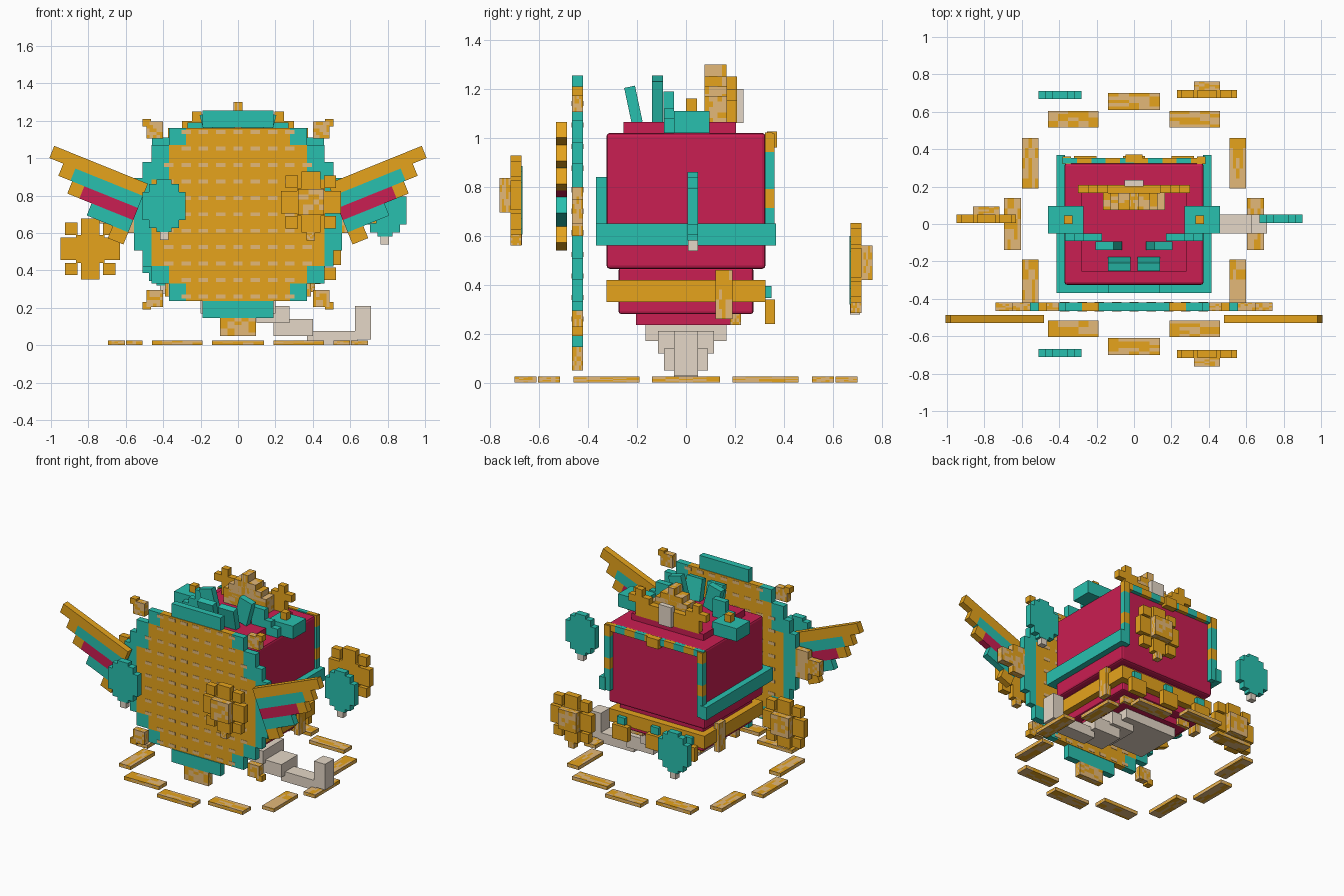
import bpy
import bmesh
import math
import random
from mathutils import Matrix, Vector

random.seed(4)
cube = bpy.data.objects.get("Cube")
if cube:
    bpy.data.objects.remove(cube, do_unlink=True)


def make_material(name, colour):
    material = bpy.data.materials.new(name)
    material.use_nodes = True
    material.diffuse_color = (*colour, 1)
    shader = material.node_tree.nodes["Principled BSDF"]
    shader.inputs["Base Color"].default_value = (*colour, 1)
    shader.inputs["Roughness"].default_value = 0.8
    return material


gold = make_material("gold", (.79, .37, .012))
teal = make_material("teal", (.022, .53, .43))
crimson = make_material("crimson", (.59, .013, .085))
bone = make_material("bone", (.78, .68, .57))
tan = make_material("tan", (.77, .48, .19))


def box(name, material, centre, size, turn=None, bevel=0, patchy=False):
    """Box from centre and full size; patchy boxes get random gold cells over tan."""
    bm = bmesh.new()
    bmesh.ops.create_cube(bm, size=1)
    if patchy:
        bmesh.ops.subdivide_edges(bm, edges=bm.edges[:], cuts=4, use_grid_fill=True)
        for face in bm.faces:
            face.material_index = int(random.random() < .45)
    bmesh.ops.scale(bm, vec=Vector(size), verts=bm.verts)
    mesh = bpy.data.meshes.new(name)
    bm.to_mesh(mesh)
    bm.free()
    mesh.materials.append(tan if patchy else material)
    if patchy:
        mesh.materials.append(gold)
    obj = bpy.data.objects.new(name, mesh)
    bpy.context.collection.objects.link(obj)
    obj.matrix_world = Matrix.Translation(centre) @ (turn or Matrix.Identity(4))
    if bevel:
        modifier = obj.modifiers.new("rounded edges", "BEVEL")
        modifier.width = bevel
        modifier.segments = 2
    return obj


def span(name, material, xs, ys, zs, **options):
    """Box from its lower and upper limit on each axis."""
    limits = (xs, ys, zs)
    centre = [(low + high) / 2 for low, high in limits]
    size = [abs(high - low) for low, high in limits]
    return box(name, material, centre, size, **options)


def pair(name, material, xs, ys, zs, **options):
    """The same box on both sides of the model."""
    for side, label in ((1, "left"), (-1, "right")):
        span(f"{label}_{name}", material, [side * x for x in xs], ys, zs, **options)


def both(reach):
    return (-reach, reach)


# Chest body, lid and stepped base
span("chest_body", crimson, both(.372), both(.325), (.465, 1.02), bevel=.014)
span("chest_lid", crimson, both(.28), (-.255, .205), (1.01, 1.065))
span("chest_base", crimson, both(.325), both(.275), (.28, .47), bevel=.01)
span("chest_foot", crimson, both(.26), both(.205), (.235, .285))

# Teal strap around the chest, with a front clasp
strap = (.56, .65)
pair("side_strap", teal, (.37, .415), both(.368), strap)
span("front_strap", teal, both(.4), (-.368, -.32), strap)
span("front_clasp", teal, both(.14), (-.368, -.32), (.56, .84))

# Striped trim framing the back of the chest
cell = .076
for i in range(10):
    x = (i - 4.5) * cell
    box(f"back_trim_{i}", (teal, gold)[i % 2], (x, .338, 1), (cell, .03, .045))
for i in range(6):
    z = .6 + i * cell
    for side in (-1, 1):
        colour = (teal, teal, gold)[i % 3]
        box(f"back_post_{i}", colour, (side * .36, .342, z), (.045, .04, cell))
span("back_clasp", gold, both(.045), (.33, .372), (.96, 1.025))

# Belt with buckles and hanging scallops
belt = (.33, .42)
span("belt_front", gold, both(.37), (-.325, -.27), belt)
span("belt_back", gold, both(.37), (.27, .325), belt)
pair("belt_side", gold, (.32, .37), both(.325), belt)
pair("belt_buckle", tan, (.35, .39), (.12, .19), (.26, .46), patchy=True)
for x in (-.26, 0, .26):
    box("belt_scallop", gold, (x, .343, .29), (.12, .04, .1))
    box("belt_stud", teal, (x, .335, .37), (.06, .03, .05))
pair("foot_block", tan, (.18, .27), (.18, .225), (.235, .3), patchy=True)

# Stepped tail curling up at the model's left
span("tail_root", bone, (-.2, .2), both(.165), (.17, .236))
span("tail_step", bone, (.1, .275), both(.115), (.12, .21))
span("tail_middle", bone, (.19, .4), both(.09), (.05, .14))
span("tail_low", bone, (.37, .64), both(.05), (.005, .075))
span("tail_tip", bone, (.625, .71), both(.05), (.03, .21))

# Large stepped shield in front: gold rows, teal corner steps and edge plates
mid = .7
unit = .0925
depth = (-.465, -.42)
for sign in (-1, 1):
    # The upper corners carry one more teal step than the lower ones
    for row, reach in enumerate((5, 5, 4 if sign > 0 else 5, 4, 3)):
        zs = (mid + sign * row * unit, mid + sign * (row + 1) * unit)
        span("shield_row", gold, both(reach * unit), depth, zs)
        if reach < 5:
            pair("shield_corner", teal, (reach * unit, (reach + 1) * unit), depth, zs)
    zs = (mid + sign * .465, mid + sign * .555)
    span("shield_edge", teal, both(.19), depth, zs)
    pair("shield_side_step", teal, (.46, .51), depth, (mid + sign * .19, mid + sign * .28))
    # Corner ornaments
    z = mid + sign * .45
    pair("corner_ornament", tan, (.4, .49), depth, (z - .045, z + .045), patchy=True)
    z += sign * .04
    pair("corner_stud", gold, (.465, .51), depth, (z - .02, z + .02))
pair("shield_side", teal, (.46, .555), depth, (.505, .895))
pair("side_ornament", tan, (.55, .65), depth, (.6, .8), patchy=True)
pair("side_ornament_tip", tan, (.65, .74), depth, (.65, .75), patchy=True)
span("bottom_ornament", tan, both(.095), depth, (.05, .145), patchy=True)

# Inlaid dashes on both shield faces
for row in range(-5, 6):
    count = 3 if abs(row) > 3 else 4
    for column in range(-count, count + 1):
        place = (column * unit, -.4425, mid + row * .088)
        box("shield_dash", tan, place, (.05, .049, .021))

# Wings: layered feathers, shorter towards the bottom
feathers = ((gold, 1.31), (teal, 1.23), (crimson, 1.15), (teal, 1.01), (gold, .86))
for side in (-1, 1):
    turn = Matrix.Rotation(-side * math.radians(22), 4, "Y")
    for layer, (material, end) in enumerate(feathers):
        height = .585 - layer * .07

        def feather(name, colour, start, stop):
            local = Vector((side * (start + stop) / 2, -.508, height))
            box(name, colour, turn @ local, (stop - start, .045, .07), turn=turn)

        tip = .07 if layer in (1, 2) else 0
        feather("wing_feather", material, .77, end - tip)
        if tip:
            feather("wing_feather_tip", gold, end - tip, end)


# Floating blossoms and leaf clusters
def blossom(x, y, z, facing, stem=True):
    def part(name, material, dx, dz, width, height, out=0, **options):
        place = (x + dx, y + facing * out, z + dz)
        box(name, material, place, (width, .045, height), **options)

    part("blossom_wide", gold, 0, 0, .32, .12)
    part("blossom_tall", gold, 0, 0, .1, .325)
    part("blossom_middle", gold, 0, 0, .15, .15)
    for sx in (-1, 1):
        for sz in (-1, 1):
            part("blossom_petal", gold, sx * .102, sz * .108, .066, .066)
    part("blossom_centre", tan, 0, 0, .14, .14, out=.044, patchy=True)
    if stem:
        part("blossom_stem", tan, 0, -.18, .045, .05, patchy=True)


def leaf(x, y, z):
    for width, height in ((.23, .15), (.08, .28), (.16, .235)):
        box("leaf_cluster", teal, (x, y, z), (width, .044, height))
    box("leaf_stem", bone, (x, y, z - .16), (.045, .04, .045))


blossom(.39, -.695, .765, -1)
blossom(.39, .695, .49, 1)
blossom(-.79, .028, .515, 1, stem=False)
leaf(-.395, -.69, .745)
leaf(-.395, .69, .46)
leaf(.785, .028, .72)

# Gold crown on the lid, stepped up to the middle
crown = (.075, .165)
for reach, top in ((.165, 1.17), (.125, 1.21), (.085, 1.25), (.025, 1.3)):
    span("crown_step", tan, both(reach), crown, (1.06, top), patchy=True)
span("crown_panel", gold, both(.2), (.165, .208), (1.06, 1.16))
span("crown_back", bone, both(.05), (.2, .235), (1.06, 1.2))
pair("crown_cross", gold, (.195, .245), (.165, .208), (1.06, 1.25))
pair("crown_cross_arm", gold, (.14, .3), (.165, .208), (1.15, 1.2))

# Teal foliage on the lid
for side in (-1, 1):
    lean = Matrix.Rotation(math.radians(12), 4, "X")
    box("leaning_leaf", teal, (side * .08, -.215, 1.135), (.12, .045, .15), turn=lean)
    tilt = Matrix.Rotation(side * math.radians(15), 4, "Y")
    box("upright_leaf", teal, (side * .135, -.117, 1.16), (.1, .045, .17), turn=tilt)
pair("outer_leaf", teal, (.17, .27), (-.092, -.05), (1.05, 1.19))
pair("outer_leaf_arm", teal, (.24, .32), (-.09, -.05), (1.06, 1.12))
pair("shoulder_leaf", teal, (.27, .46), (-.05, .095), (1.02, 1.11))
pair("shoulder_leaf_front", teal, (.27, .37), both(.09), (1.02, 1.08))
pair("shoulder_bud", gold, (.33, .375), (0, .045), (1.1, 1.16))

# Ring of floor tiles
floor = (0, .025)
for sign in (-1, 1):
    span("end_tile", tan, both(.138), (sign * .61, sign * .7), floor, patchy=True)
    pair("diagonal_tile", tan, (.19, .46), (sign * .515, sign * .605), floor, patchy=True)
    pair("flank_tile", tan, (.51, .6), (sign * .19, sign * .46), floor, patchy=True)
pair("side_tile", tan, (.605, .695), both(.138), floor, patchy=True)
